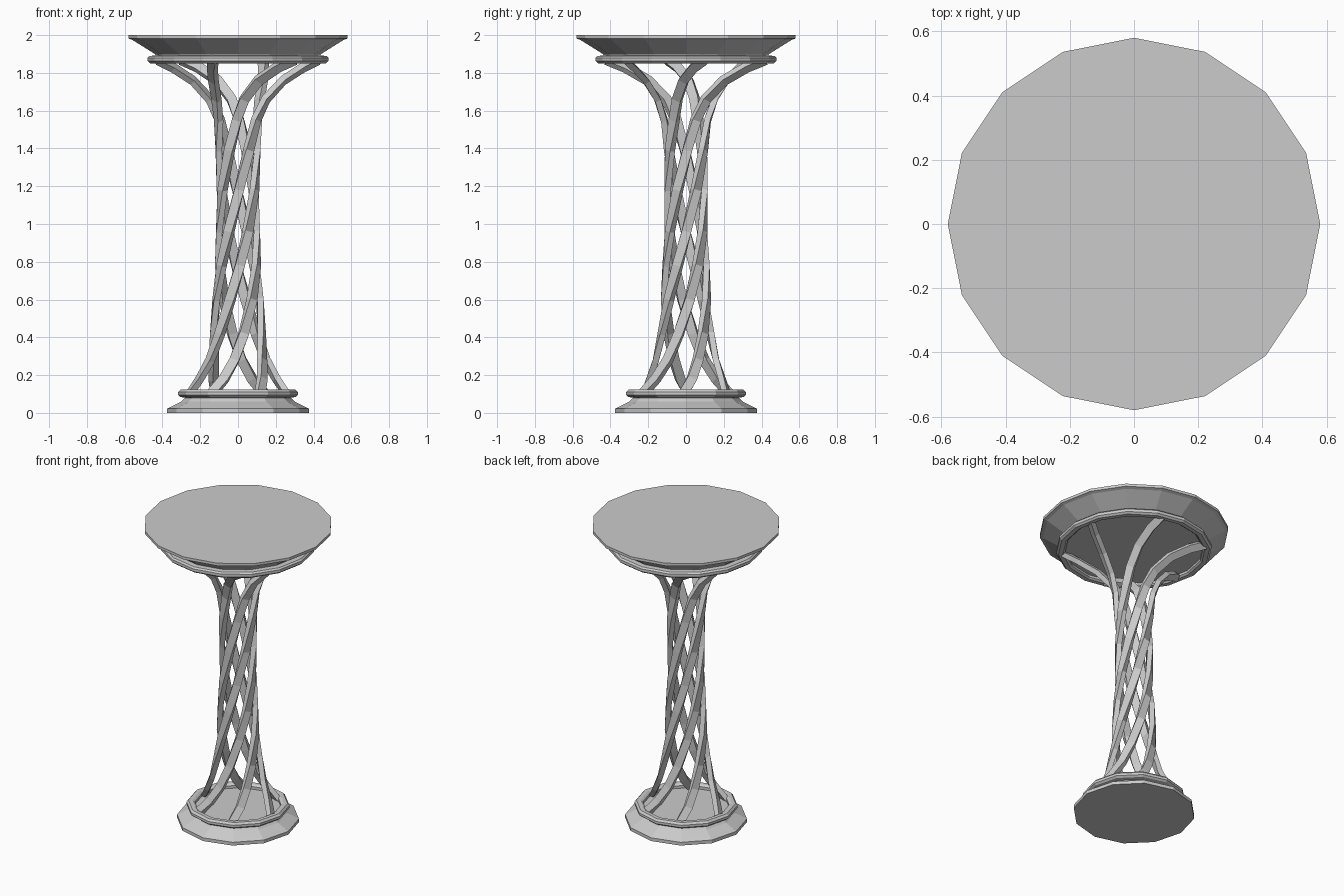
import bpy, bmesh
from math import radians, cos, sin, pi
from mathutils import Vector

cube = bpy.data.objects.get("Cube")
if cube:
    bpy.data.objects.remove(cube, do_unlink=True)

stone = bpy.data.materials.new("light grey stone")
stone.use_nodes = True
GREY = (0.6, 0.6, 0.6, 1)
stone.diffuse_color = GREY
stone.node_tree.nodes["Principled BSDF"].inputs["Base Color"].default_value = GREY


def finish(bm, name):
    bmesh.ops.recalc_face_normals(bm, faces=bm.faces)
    mesh = bpy.data.meshes.new(name)
    bm.to_mesh(mesh)
    bm.free()
    mesh.materials.append(stone)
    obj = bpy.data.objects.new(name, mesh)
    bpy.context.collection.objects.link(obj)
    return obj


def lathe(name, profile, sides):
    """Turn a radius/height profile into a closed faceted solid."""
    bm = bmesh.new()
    rings = [[bm.verts.new((r * cos(2 * pi * k / sides), r * sin(2 * pi * k / sides), z))
              for k in range(sides)] for r, z in profile]
    for low, high in zip(rings, rings[1:]):
        for k in range(sides):
            n = (k + 1) % sides
            bm.faces.new((low[k], low[n], high[n], high[k]))
    bm.faces.new(rings[0])
    bm.faces.new(rings[-1])
    return finish(bm, name)


# Stepped plinth with a raised ring round its sunken floor
lathe("base", [(.375, 0), (.375, .022), (.35, .035), (.30, .06), (.28, .08),
               (.305, .084), (.317, .094), (.317, .11), (.305, .123),
               (.28, .123), (.265, .113), (.265, .095)], 12)

# Dished table top with a ring below
lathe("table_top", [(.425, 1.875), (.425, 1.86), (.437, 1.851), (.465, 1.851),
                    (.478, 1.862), (.478, 1.88), (.468, 1.89), (.435, 1.892),
                    (.44, 1.9), (.56, 1.975), (.58, 1.982), (.58, 2)], 16)

# Twisted strands: radius and height of the centre line
STRANDS = 6
BOTTOM, TOP, TWIST = .12, 1.85, radians(250)
PATH = [(.265, .09), (.205, .18), (.16, .28), (.132, .42), (.117, .6), (.107, .78),
        (.1, .96), (.098, 1.18), (.102, 1.39), (.115, 1.55), (.155, 1.66),
        (.24, 1.76), (.35, 1.83), (.44, 1.87)]
HALF_WIDTH, HALF_DEPTH = .025, .016


def strand(name, start):
    points = []
    for r, z in PATH:
        a = start + TWIST * (z - BOTTOM) / (TOP - BOTTOM)
        points.append(Vector((r * cos(a), r * sin(a), z)))
    bm = bmesh.new()
    rings = []
    for i, p in enumerate(points):
        along = (points[min(i + 1, len(points) - 1)] - points[max(i - 1, 0)]).normalized()
        out = Vector((p.x, p.y, 0)).normalized()
        out = (out - along * out.dot(along)).normalized()
        side = along.cross(out)
        rings.append([bm.verts.new(p + side * HALF_WIDTH * s + out * HALF_DEPTH * d)
                      for s, d in ((-1, -1), (1, -1), (1, 1), (-1, 1))])
    for low, high in zip(rings, rings[1:]):
        for k in range(4):
            n = (k + 1) % 4
            bm.faces.new((low[k], low[n], high[n], high[k]))
    bm.faces.new(rings[0])
    bm.faces.new(rings[-1])
    return finish(bm, name)


for i in range(STRANDS):
    strand(f"twisted_strand_{i + 1}", 2 * pi * i / STRANDS)
